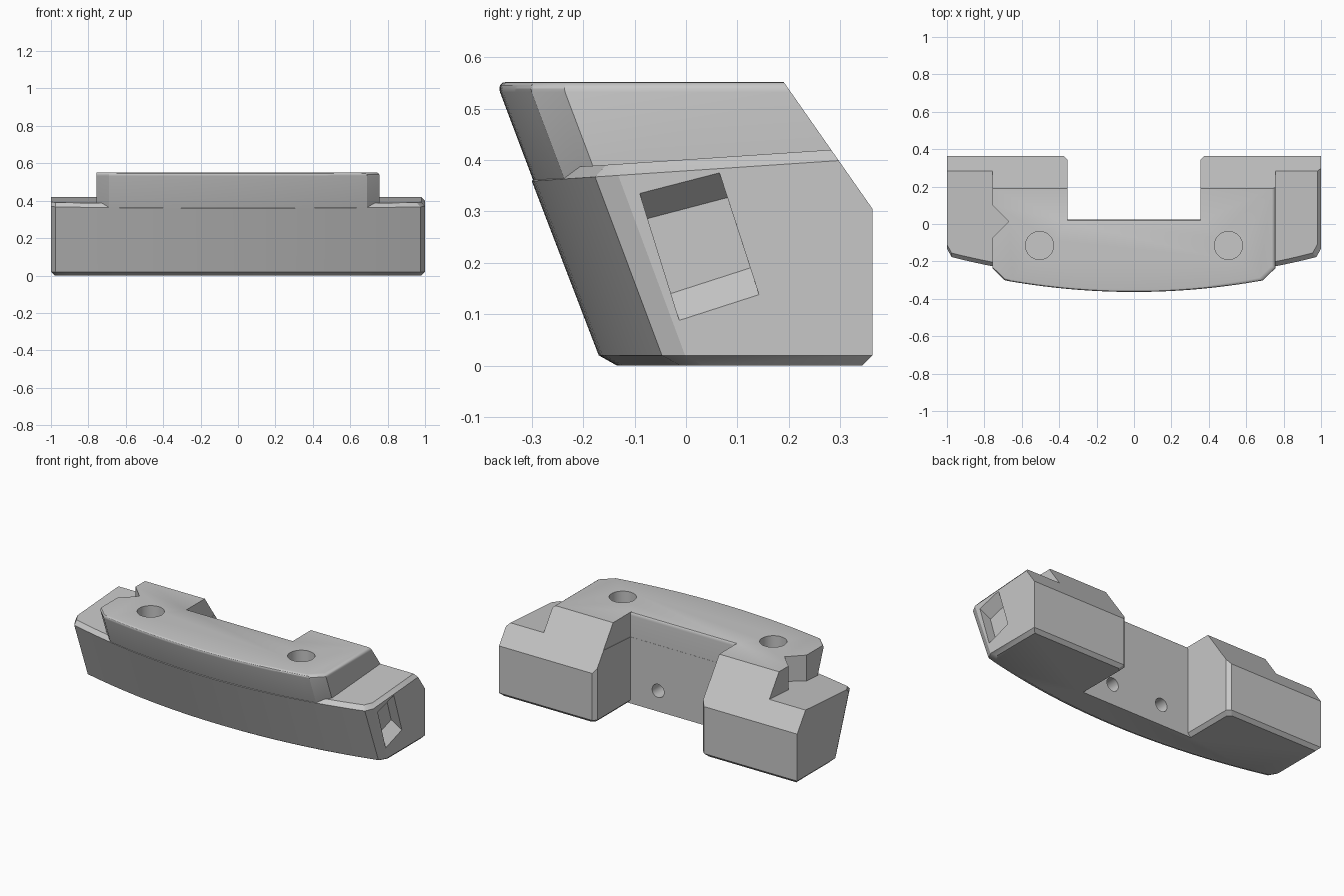
import bpy, bmesh, math

if "Cube" in bpy.data.objects:
    bpy.data.objects.remove(bpy.data.objects["Cube"])

LEAN = 0.377      # how far the front face leans forward per unit of height
RADIUS = 3.86     # plan radius of the bowed front face
BACK, RECESS_X, RECESS_Y = 0.363, 0.355, 0.025

grey = bpy.data.materials.new("light grey")
grey.diffuse_color = (0.57, 0.57, 0.57, 1)
grey.use_nodes = True
grey.node_tree.nodes["Principled BSDF"].inputs["Base Color"].default_value = grey.diffuse_color


def front_y(x, z):
    return -0.17 + x * x / (2 * RADIUS) - LEAN * (z - 0.02)


def shelf_z(y):
    return 0.401 + 0.067 * y


def loft(name, rings):
    """Closed solid through rings of equal point count."""
    bm = bmesh.new()
    rows = [[bm.verts.new(p) for p in ring] for ring in rings]
    n = len(rows[0])
    for a, b in zip(rows, rows[1:]):
        for i in range(n):
            j = (i + 1) % n
            bm.faces.new((a[i], a[j], b[j], b[i]))
    bm.faces.new(rows[0][::-1])
    bm.faces.new(rows[-1])
    bmesh.ops.recalc_face_normals(bm, faces=bm.faces[:])
    mesh = bpy.data.meshes.new(name)
    bm.to_mesh(mesh)
    bm.free()
    mesh.materials.append(grey)
    obj = bpy.data.objects.new(name, mesh)
    bpy.context.collection.objects.link(obj)
    return obj


def combine(target, tool, operation):
    """Boolean the tool into the target, then remove the tool."""
    mod = target.modifiers.new("bool", 'BOOLEAN')
    mod.operation, mod.solver, mod.object = operation, 'EXACT', tool
    bpy.context.view_layer.objects.active = target
    bpy.ops.object.modifier_apply(modifier=mod.name)
    bpy.data.objects.remove(tool, do_unlink=True)


def outline(z, half, corner_x, corner_dy, front=0, left=0, right=0, back=0,
            cheek=0, wall=0):
    """Plan outline at height z; the other values inset each side."""
    pts = []
    n = 32
    for i in range(n + 1):
        x = corner_x * (2 * i / n - 1)
        px = x - right * x / corner_x if x > 0 else x - left * x / corner_x
        pts.append((px, front_y(x, z) + front, z))
    yc = front_y(corner_x, z) + corner_dy + front
    b, rx, ry = BACK - back, RECESS_X + cheek, RECESS_Y - wall
    pts += [(half - right, yc, z), (half - right, b, z),
            (rx + 0.02, b, z), (rx, b - 0.02, z), (rx, ry, z),
            (-rx, ry, z), (-rx, b - 0.02, z), (-rx - 0.02, b, z),
            (left - half, b, z), (left - half, yc, z)]
    return pts


def on_shelf(points, drop=0):
    return [(x, y, shelf_z(y) - drop) for x, y, _ in points]


def cylinder(name, center, radius, depth, axis):
    """Round cutter running from center along -axis, with a little overshoot."""
    ring = [(radius * math.cos(t), radius * math.sin(t))
            for t in (2 * math.pi * k / 40 for k in range(40))]
    cx, cy, cz = center
    if axis == 'Z':
        rings = [[(cx + u, cy + v, cz + h) for u, v in ring] for h in (-depth, 0.1)]
    else:
        rings = [[(cx + u, cy + h, cz + v) for u, v in ring] for h in (-depth, 0.1)]
    return loft(name, rings)


# Wide lower body: bottom chamfer, leaning front, sloped shelf with chamfered lip
low = dict(half=1.0, corner_x=0.975, corner_dy=0.045)
body = loft("body", [
    outline(0.0, front=0.028, left=0.02, right=0.02, back=0.02, cheek=0.02, **low),
    outline(0.02, **low),
    on_shelf(outline(0.365, **low), 0.022),
    on_shelf(outline(0.387, front=0.03, right=0.02, **low)),
])

# Narrower raised centre with clipped front corners and a rounded top edge
up = dict(half=0.757, corner_x=0.69, corner_dy=0.065)
rings = [outline(0.25, front=0.001, cheek=0.001, wall=0.001, back=0.001, **up)]
R = 0.02
for k in range(5):
    a = math.pi / 2 * k / 4
    i = R * (1 - math.cos(a))
    rings.append(outline(0.532 + R * math.sin(a), front=0.001 + i, right=i,
                         cheek=0.001, wall=0.001 + i * 0.5, back=0.001, **up))
raised = loft("raised_centre", rings)

# V notch in the left wall of the raised centre
notch = [(-0.80, 0.143), (-0.67, 0.0125), (-0.80, -0.118)]
combine(raised, loft("notch", [[(x, y, z) for x, y in notch] for z in (0.1, 0.8)]),
        'DIFFERENCE')
combine(body, raised, 'UNION')

# Sloped cut along the upper back edge
wedge = [(0.12, 0.652), (0.433, 0.205), (0.8, 0.205), (0.8, 0.652)]
combine(body, loft("back_slope", [[(x, y, z) for y, z in wedge] for x in (-1.5, 1.5)]),
        'DIFFERENCE')

# Round holes in the top and small ones in the recess wall
for s in (-1, 1):
    combine(body, cylinder("top_hole", (0.505 * s, -0.115, 0.552), 0.075, 0.25, 'Z'),
            'DIFFERENCE')
    combine(body, cylinder("wall_hole", (0.17 * s, RECESS_Y, 0.125), 0.04, 0.12, 'Y'),
            'DIFFERENCE')

# Slanted pocket in the right end, with tapered top and bottom
outer = [(-0.09, 0.335), (0.065, 0.375), (0.142, 0.138), (-0.013, 0.088)]
inner = [(-0.075, 0.286), (0.081, 0.327), (0.125, 0.19), (-0.03, 0.14)]
pocket = loft("pocket", [[(x, y, z) for y, z in q]
                         for x, q in ((1.1, outer), (1.0, outer), (0.94, inner))])
combine(body, pocket, 'DIFFERENCE')

# Smooth the bowed front and rounded edges, keep the rest crisp
bpy.ops.object.select_all(action='DESELECT')
body.select_set(True)
bpy.context.view_layer.objects.active = body
bpy.ops.object.shade_smooth_by_angle(angle=math.radians(28))
